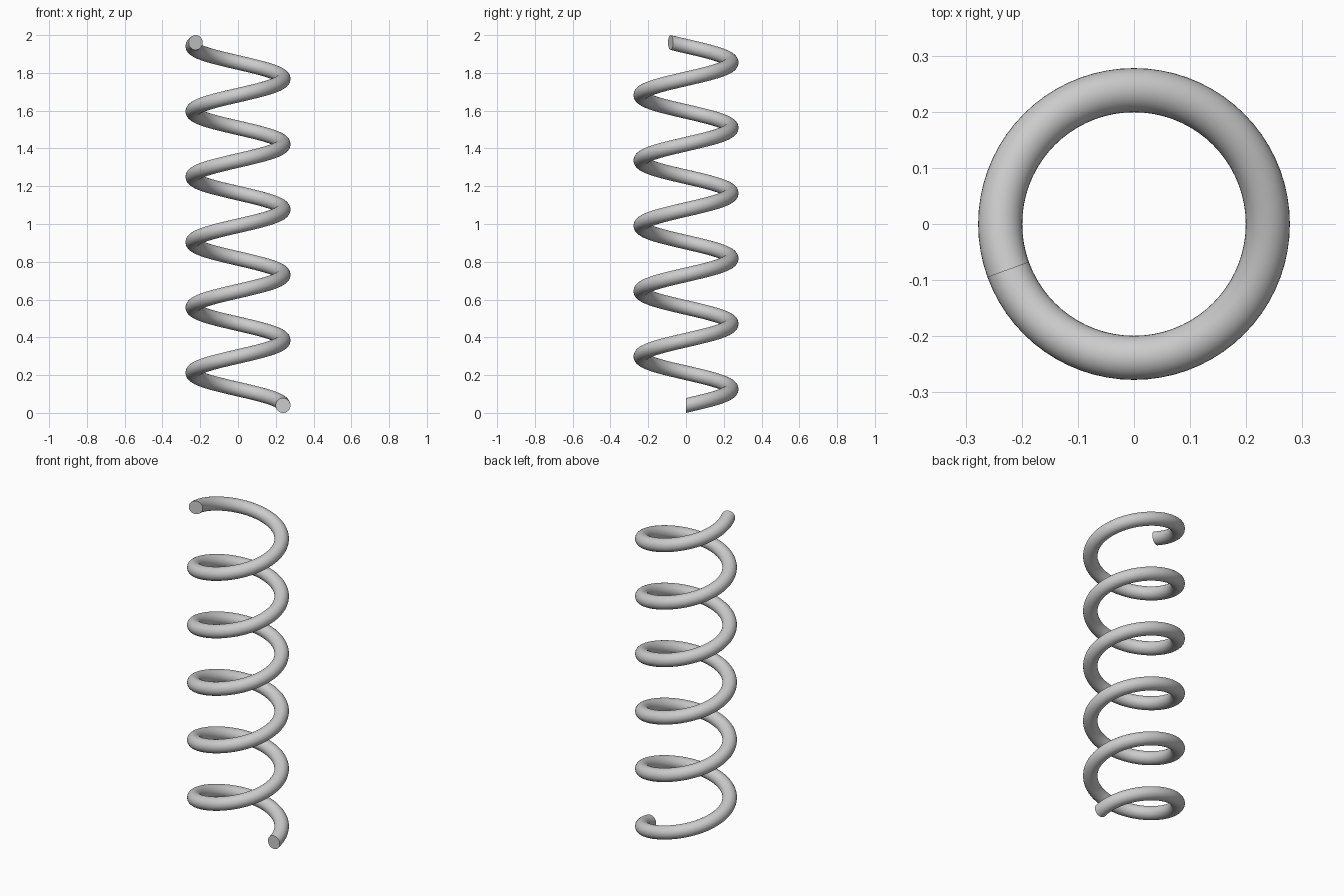
import bpy, bmesh, math

if "Cube" in bpy.data.objects:
    bpy.data.objects.remove(bpy.data.objects["Cube"])

COIL_R, WIRE_R = 0.2385, 0.0393
SWEEP = math.radians(2000)          # a little over five and a half turns
RISE = 2.0 - 2 * WIRE_R
SIDES, STEPS = 32, 400

bm = bmesh.new()
# upright circular wire sections swept up the helix
rings = []
for i in range(STEPS + 1):
    t = i / STEPS
    a = SWEEP * t
    ring = []
    for j in range(SIDES):
        b = 2 * math.pi * j / SIDES
        r = COIL_R + WIRE_R * math.cos(b)
        z = WIRE_R + RISE * t + WIRE_R * math.sin(b)
        ring.append(bm.verts.new((r * math.cos(a), r * math.sin(a), z)))
    rings.append(ring)

for lo, hi in zip(rings, rings[1:]):
    for j in range(SIDES):
        k = (j + 1) % SIDES
        bm.faces.new((lo[j], lo[k], hi[k], hi[j]))

# flat end caps
bm.faces.new(rings[0])
bm.faces.new(rings[-1])
bmesh.ops.recalc_face_normals(bm, faces=bm.faces)

mesh = bpy.data.meshes.new("coil_spring")
bm.to_mesh(mesh)
bm.free()
spring = bpy.data.objects.new("coil_spring", mesh)
bpy.context.collection.objects.link(spring)

# smooth wire, crisp cap edges
bpy.context.view_layer.objects.active = spring
spring.select_set(True)
bpy.ops.object.shade_smooth_by_angle(angle=math.radians(40))
